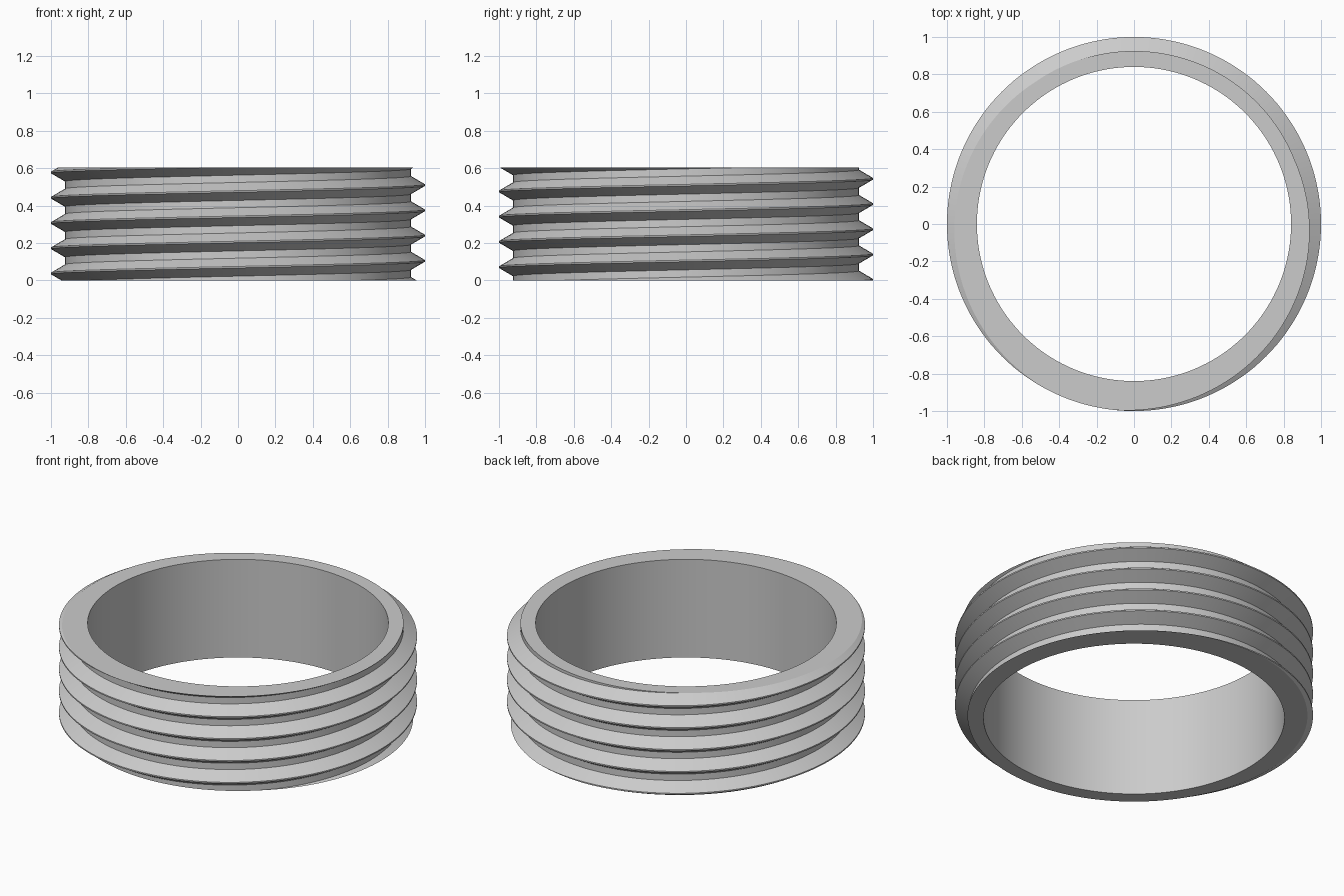
import bpy
import bmesh
from math import cos, sin, tau, radians

cube = bpy.data.objects.get("Cube")
if cube:
    bpy.data.objects.remove(cube)

SEGMENTS = 144
HEIGHT = 0.605
PITCH = 0.135
BORE = 0.84
ROOT, CREST = 0.925, 1.0
CREST_Z = 0.105          # height of a crest on the +x side
TURNS = range(-3, 6)

grey = bpy.data.materials.new("light grey metal")
grey.use_nodes = True
colour = (0.6, 0.6, 0.6, 1)
grey.diffuse_color = colour
grey.node_tree.nodes["Principled BSDF"].inputs["Base Color"].default_value = colour

# One pitch of the thread: (offset from crest, radius)
tooth = [(-0.048, ROOT), (-0.004, CREST), (0.004, CREST), (0.048, ROOT)]
profile = [(CREST_Z + PITCH * t + dz, r) for t in TURNS for dz, r in tooth]

bm = bmesh.new()

# Helical thread surface, rising one pitch per turn
columns = []
for i in range(SEGMENTS):
    a = tau * i / SEGMENTS
    rise = PITCH * i / SEGMENTS
    columns.append([bm.verts.new((r * cos(a), r * sin(a), z + rise)) for z, r in profile])
for i in range(SEGMENTS):
    here = columns[i]
    last = i == SEGMENTS - 1
    there = columns[0][len(tooth):] if last else columns[i + 1]
    for k in range(len(there) - 1):
        bm.faces.new((here[k], there[k], there[k + 1], here[k + 1]))

# Trim the thread flat at both ends
for z, up in ((0, -1), (HEIGHT, 1)):
    bmesh.ops.bisect_plane(bm, geom=bm.verts[:] + bm.edges[:] + bm.faces[:], dist=1e-6,
                           plane_co=(0, 0, z), plane_no=(0, 0, up), clear_outer=True)
bmesh.ops.remove_doubles(bm, verts=bm.verts, dist=1e-4)

# Smooth bore
rings = [[bm.verts.new((BORE * cos(tau * i / SEGMENTS), BORE * sin(tau * i / SEGMENTS), z))
          for i in range(SEGMENTS)] for z in (0, HEIGHT)]
low, high = rings
for i in range(SEGMENTS):
    j = (i + 1) % SEGMENTS
    bm.faces.new((low[j], low[i], high[i], high[j]))

# Flat end faces between bore and thread
for z, up in ((0, -1), (HEIGHT, 1)):
    rim = [e for e in bm.edges if e.is_boundary and all(abs(v.co.z - z) < 1e-3 for v in e.verts)]
    bmesh.ops.triangle_fill(bm, edges=rim, use_beauty=True, normal=(0, 0, up))
bmesh.ops.recalc_face_normals(bm, faces=bm.faces)

mesh = bpy.data.meshes.new("threaded_ring")
bm.to_mesh(mesh)
bm.free()
mesh.materials.append(grey)
ring = bpy.data.objects.new("threaded_ring", mesh)
bpy.context.collection.objects.link(ring)

bpy.ops.object.select_all(action='DESELECT')
ring.select_set(True)
bpy.context.view_layer.objects.active = ring
bpy.ops.object.shade_smooth_by_angle(angle=radians(25))
